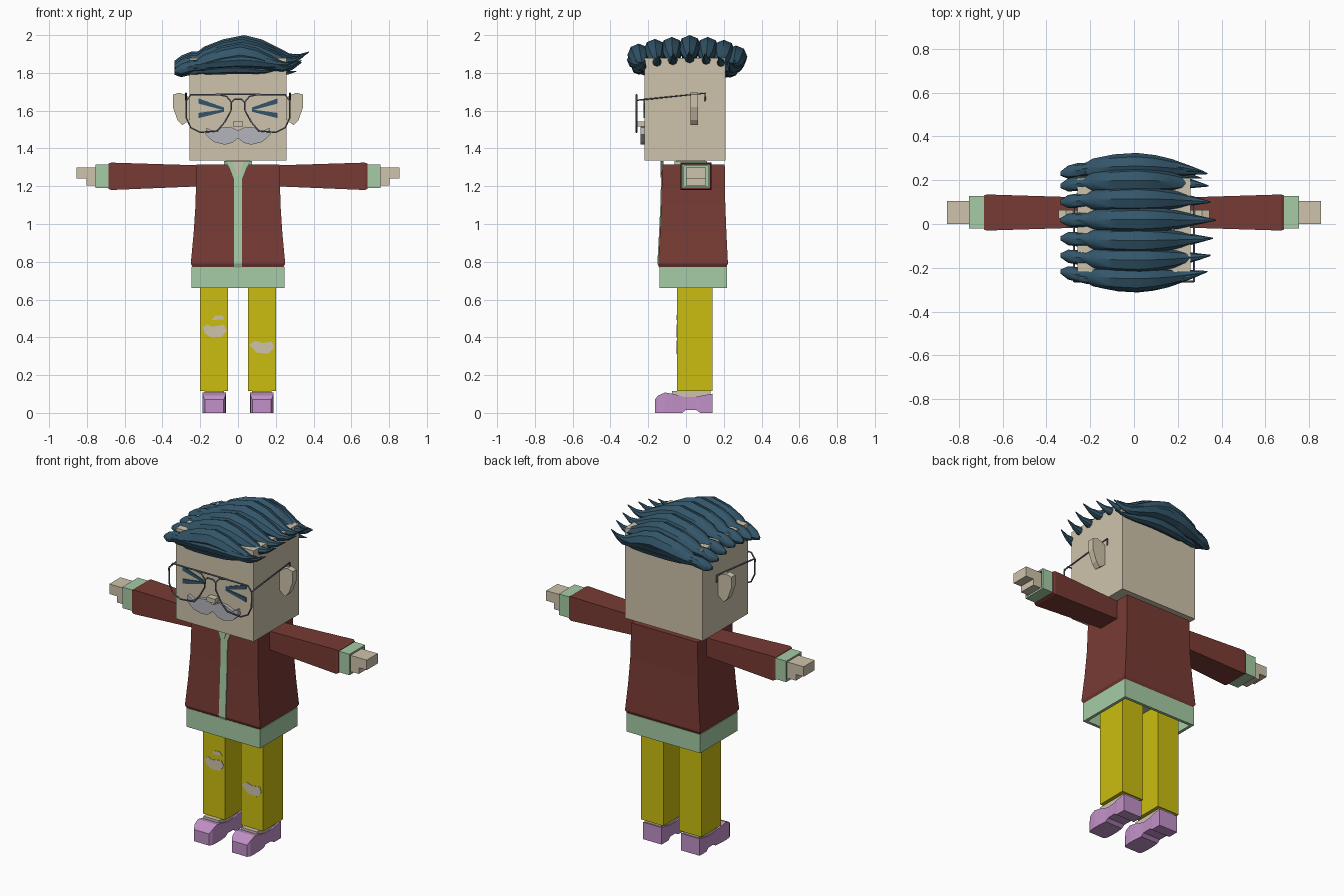
import bpy, bmesh, math
from mathutils import Vector

if "Cube" in bpy.data.objects:
    bpy.data.objects.remove(bpy.data.objects["Cube"], do_unlink=True)


def material(name, hexcode):
    srgb = [int(hexcode[i:i + 2], 16) / 255 for i in (0, 2, 4)]
    lin = [c / 12.92 if c < 0.04 else ((c + 0.055) / 1.055) ** 2.4 for c in srgb]
    m = bpy.data.materials.new(name)
    m.use_nodes = True
    m.diffuse_color = (*lin, 1)
    m.node_tree.nodes["Principled BSDF"].inputs["Base Color"].default_value = (*lin, 1)
    return m


SKIN = material("beige skin", "CEC3AB")
JACKET = material("brick red", "783B34")
TRIM = material("mint green", "A6CCA6")
TROUSERS = material("mustard yellow", "CBBE10")
SHOE = material("lilac", "C191C8")
HAIR = material("dark teal", "33566A")
GREY = material("light grey", "B4B4BC")
METAL = material("dark grey metal", "6A6E78")


def loft(name, rings, mat, hollow=None):
    """Skin a list of equal-length rings, cap both ends, optionally hollow the last cap."""
    bm = bmesh.new()
    loops = [[bm.verts.new(p) for p in ring] for ring in rings]
    n = len(loops[0])
    for a, b in zip(loops, loops[1:]):
        for i in range(n):
            j = (i + 1) % n
            bm.faces.new((a[i], a[j], b[j], b[i]))
    bm.faces.new(loops[0])
    end = bm.faces.new(loops[-1])
    bmesh.ops.recalc_face_normals(bm, faces=bm.faces)
    if hollow:
        wall, depth = hollow
        bmesh.ops.inset_region(bm, faces=[end], thickness=wall)
        shift = end.normal * -depth
        inner = bmesh.ops.extrude_face_region(bm, geom=[end])["geom"]
        verts = [v for v in inner if isinstance(v, bmesh.types.BMVert)]
        bmesh.ops.translate(bm, verts=verts, vec=shift)
        if end.is_valid:
            bm.faces.remove(end)
        bmesh.ops.recalc_face_normals(bm, faces=bm.faces)
    me = bpy.data.meshes.new(name)
    bm.to_mesh(me)
    bm.free()
    me.materials.append(mat)
    ob = bpy.data.objects.new(name, me)
    bpy.context.collection.objects.link(ob)
    return ob


def rect_z(z, x0, x1, y0, y1):
    return [(x0, y0, z), (x1, y0, z), (x1, y1, z), (x0, y1, z)]


def rect_x(x, y0, y1, z0, z1):
    return [(x, y0, z0), (x, y1, z0), (x, y1, z1), (x, y0, z1)]


def rect_y(y, x0, x1, z0, z1):
    return [(x0, y, z0), (x1, y, z0), (x1, y, z1), (x0, y, z1)]


def box(name, x0, x1, y0, y1, z0, z1, mat):
    return loft(name, [rect_z(z0, x0, x1, y0, y1), rect_z(z1, x0, x1, y0, y1)], mat)


def plate(name, outline, y0, y1, mat):
    """Extrude an x-z outline along y."""
    return loft(name, [[(x, y, z) for x, z in outline] for y in (y0, y1)], mat)


# Head, neck and nose
box("head", -0.258, 0.258, -0.22, 0.21, 1.335, 1.88, SKIN)
box("neck", -0.06, 0.06, -0.05, 0.1, 1.29, 1.34, SKIN)
box("nose", -0.027, 0.027, -0.258, -0.215, 1.515, 1.542, SKIN)

# Jacket body, hem, collar and front strip
body = [(0.77, 0.24, -0.138, 0.213), (0.79, 0.25, -0.147, 0.222),
        (0.95, 0.235, -0.138, 0.214), (1.1, 0.225, -0.131, 0.208),
        (1.315, 0.22, -0.125, 0.205)]
loft("jacket_body", [rect_z(z, -w, w, f, b) for z, w, f, b in body], JACKET)
loft("jacket_hem", [rect_z(z, -0.245, 0.245, -0.14, 0.216) for z in (0.772, 0.66)],
     TRIM, hollow=(0.025, 0.09))
loft("front_strip", [rect_z(z, -0.022, 0.022, f - 0.005, f + 0.01) for z, w, f, b in body],
     TRIM)
box("collar", -0.075, 0.075, -0.06, 0.11, 1.31, 1.333, TRIM)
plate("collar_front", [(-0.07, 1.333), (-0.045, 1.3), (-0.022, 1.24), (0.022, 1.24),
                       (0.045, 1.3), (0.07, 1.333)], -0.131, -0.12, TRIM)
plate("neck_opening", [(-0.03, 1.333), (0, 1.245), (0.03, 1.333)], -0.134, -0.125, SKIN)

# Moustache
half = [(0.04, 1.515), (0.09, 1.51), (0.13, 1.49), (0.165, 1.51), (0.172, 1.475),
        (0.13, 1.435), (0.07, 1.42), (0.03, 1.43)]
plate("moustache", [(0, 1.495)] + half + [(0, 1.455)] + [(-x, z) for x, z in half[::-1]],
      -0.24, -0.215, GREY)

# Parts on both sides
EAR = [(0.25, 1.66), (0.27, 1.68), (0.31, 1.695), (0.345, 1.685), (0.345, 1.62),
       (0.32, 1.55), (0.295, 1.523), (0.265, 1.545), (0.25, 1.56)]
EYE_TOP = [(0.21, 1.665), (0.075, 1.617), (0.075, 1.602), (0.21, 1.638)]
EYE_LOW = [(0.21, 1.588), (0.075, 1.606), (0.075, 1.594), (0.21, 1.56)]
SHOE_RINGS = [(-0.165, 0.05, 0, 0.07), (-0.148, 0.06, 0, 0.092), (-0.11, 0.063, 0, 0.108),
              (-0.065, 0.062, 0, 0.1), (-0.02, 0.058, 0, 0.087), (0, 0.058, 0.015, 0.083),
              (0.055, 0.06, 0.015, 0.085), (0.075, 0.062, 0, 0.09), (0.14, 0.062, 0, 0.102)]

for side, s in (("left", 1), ("right", -1)):
    def flip(outline):
        return [(s * x, z) for x, z in outline]

    plate(side + "_ear", flip(EAR), 0.025, 0.063, SKIN)
    plate(side + "_upper_eye_line", flip(EYE_TOP), -0.225, -0.218, HAIR)
    plate(side + "_lower_eye_line", flip(EYE_LOW), -0.225, -0.218, HAIR)

    # Sleeve, cuff and stepped hand
    sleeve = [(0.19, -0.015, 0.12, 1.2, 1.31), (0.672, -0.03, 0.135, 1.18, 1.325),
              (0.685, -0.026, 0.131, 1.186, 1.319)]
    loft(side + "_sleeve", [rect_x(s * x, *r) for x, *r in sleeve], JACKET)
    loft(side + "_cuff", [rect_x(s * x, -0.02, 0.128, 1.19, 1.316) for x in (0.67, 0.755)],
         TRIM, hollow=(0.014, 0.03))
    loft(side + "_hand", [rect_x(s * x, 0, 0.105, 1.24, 1.3) for x in (0.7, 0.855)], SKIN)
    loft(side + "_curled_fingers",
         [rect_x(s * x, 0, 0.105, 1.203, 1.24) for x in (0.7, 0.803)], SKIN)

    # Trouser leg, ankle and shoe
    c = s * 0.126
    box(side + "_trouser_leg", c - 0.074, c + 0.074, -0.048, 0.14, 0.115, 0.76, TROUSERS)
    box(side + "_ankle", c - 0.052, c + 0.052, -0.075, 0.13, 0.05, 0.116, SKIN)
    loft(side + "_shoe", [rect_y(y, c - w, c + w, a, b) for y, w, a, b in SHOE_RINGS], SHOE)

# Torn patches on the trousers
TEARS = {
    "right_knee_tear": [(-0.185, 0.456), (-0.16, 0.467), (-0.14, 0.456), (-0.075, 0.467),
                        (-0.06, 0.435), (-0.085, 0.403), (-0.14, 0.398), (-0.175, 0.42)],
    "right_thigh_tear": [(-0.14, 0.492), (-0.12, 0.515), (-0.085, 0.517), (-0.07, 0.495)],
    "left_knee_tear": [(0.06, 0.36), (0.09, 0.382), (0.13, 0.37), (0.18, 0.377),
                       (0.19, 0.345), (0.16, 0.313), (0.1, 0.318)]}
for name, outline in TEARS.items():
    plate(name, outline, -0.051, -0.045, SKIN)

# Glasses: wire rims, brow bar, bridge and temples
wire = bpy.data.curves.new("glasses", "CURVE")
wire.dimensions = "3D"
wire.bevel_depth = 0.0045
wire.bevel_resolution = 1
wire.materials.append(METAL)


def add_wire(points, closed=False):
    sp = wire.splines.new("POLY")
    sp.points.add(len(points) - 1)
    for p, co in zip(sp.points, points):
        p.co = (*co, 1)
    sp.use_cyclic_u = closed


RIM = [(0.035, 1.645), (0.037, 1.6), (0.07, 1.54), (0.11, 1.493), (0.2, 1.485),
       (0.25, 1.51), (0.273, 1.56), (0.275, 1.65), (0.25, 1.685), (0.1, 1.685), (0.06, 1.675)]
for s in (1, -1):
    add_wire([(s * x, -0.262, z) for x, z in RIM], True)
    add_wire([(s * 0.275, y, z) for y, z in ((-0.262, 1.655), (0.1, 1.692), (0.103, 1.65))])
add_wire([(-0.12, -0.262, 1.686), (0.12, -0.262, 1.686)])
add_wire([(x, -0.262, z) for x, z in ((-0.035, 1.645), (-0.02, 1.66), (0.02, 1.66), (0.035, 1.645))])
bpy.context.collection.objects.link(bpy.data.objects.new("glasses", wire))

# Hair: swept strands, each (x, rise, radius) along the spine
SPINE = [(-0.335, -0.025, 0.01), (-0.3, -0.018, 0.03), (-0.25, -0.002, 0.034),
         (-0.215, 0.002, 0.03), (-0.18, 0.014, 0.045), (-0.08, 0.042, 0.056),
         (0.03, 0.06, 0.06), (0.12, 0.045, 0.053), (0.2, 0.018, 0.041),
         (0.27, -0.003, 0.025), (0.32, 0.005, 0.014), (0.37, 0.03, 0.003)]


def strand(name, y, base, rise, x0, x1, thick):
    rings = []
    for x, dz, r in SPINE:
        t = (x + 0.335) / 0.705
        cx = x0 + (x1 - x0) * t
        cy = y * (1 - 0.13 * (2 * t - 1) ** 2)
        cz = base + rise * dz
        angles = [k * math.tau / 8 for k in range(8)]
        rings.append([Vector((cx, cy + r * thick * math.cos(a), cz + r * thick * math.sin(a)))
                      for a in angles])
    ob = loft(name, rings, HAIR)
    bpy.ops.object.select_all(action="DESELECT")
    ob.select_set(True)
    bpy.context.view_layer.objects.active = ob
    bpy.ops.object.shade_smooth_by_angle(angle=math.radians(40))


TOP = [(0.265, 0.055, 0.335), (0.2, 0.025, 0.34), (0.115, 0.01, 0.35), (0.02, 0, 0.375),
       (-0.075, 0.01, 0.36), (-0.165, 0.02, 0.35), (-0.25, 0.045, 0.335)]
for i, (y, drop, tip) in enumerate(TOP):
    strand(f"hair_strand_{i + 1}", y, 1.88 - drop, 1, -0.335, tip, 1)
strand("front_fringe_upper", -0.268, 1.845, 0.4, -0.29, 0.3, 0.75)
strand("front_fringe_lower", -0.255, 1.812, 0.25, -0.27, 0.21, 0.55)
strand("back_hair_upper", 0.275, 1.838, 0.5, -0.3, 0.32, 0.75)
strand("back_hair_lower", 0.24, 1.8, 0.3, -0.26, 0.31, 0.65)
